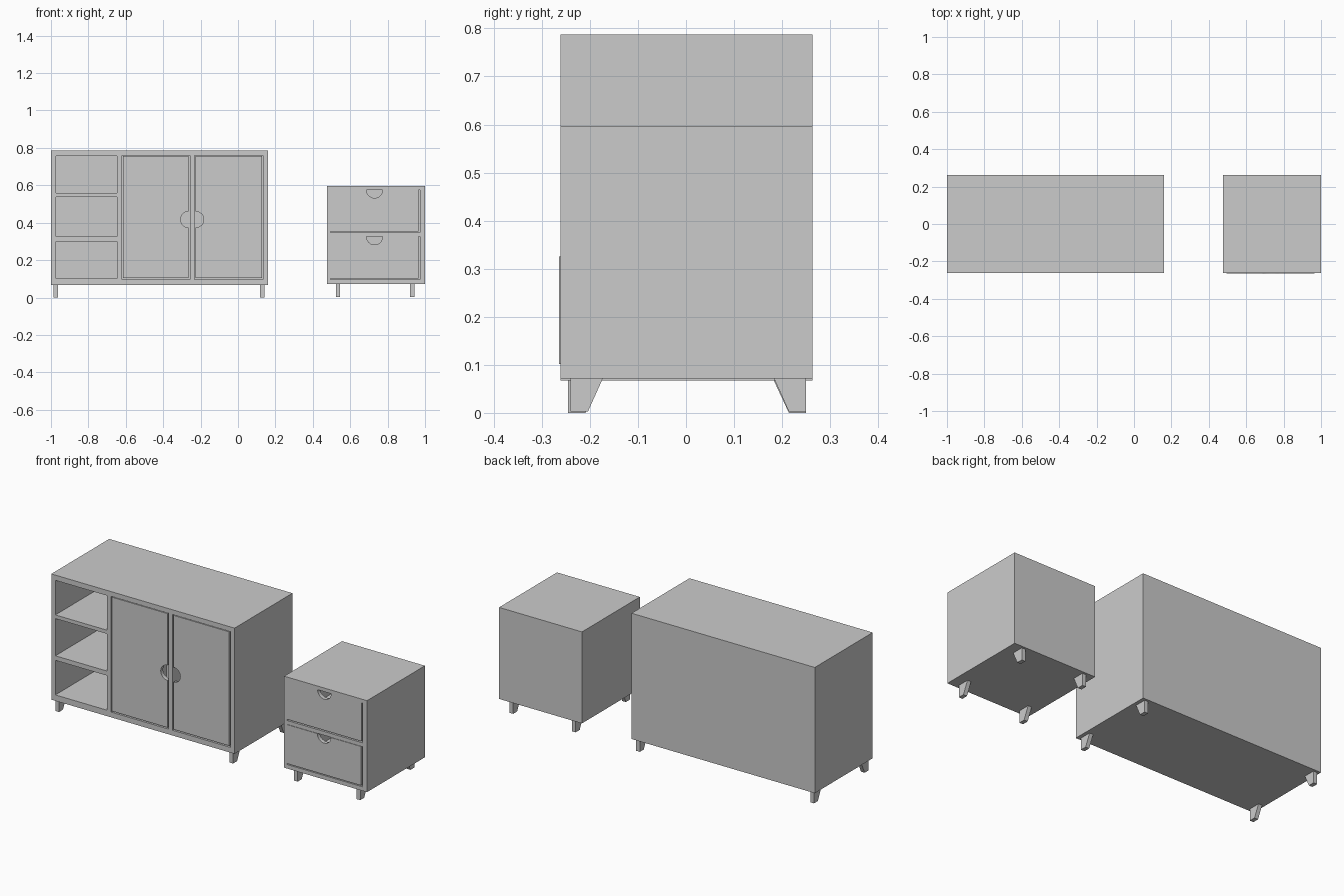
import bpy, bmesh, math

if "Cube" in bpy.data.objects:
    bpy.data.objects.remove(bpy.data.objects["Cube"])

FRONT, BACK = -0.261, 0.263


def new_object(name, bm):
    bmesh.ops.recalc_face_normals(bm, faces=bm.faces)
    me = bpy.data.meshes.new(name)
    bm.to_mesh(me)
    bm.free()
    ob = bpy.data.objects.new(name, me)
    bpy.context.collection.objects.link(ob)
    return ob


def add_prism(bm, pts, depth):
    """Extrude a closed list of 3D points along a vector."""
    face = bm.faces.new([bm.verts.new(p) for p in pts])
    ext = bmesh.ops.extrude_face_region(bm, geom=[face])
    moved = [g for g in ext["geom"] if isinstance(g, bmesh.types.BMVert)]
    bmesh.ops.translate(bm, verts=moved, vec=depth)


def add_box(bm, x0, x1, y0, y1, z0, z1):
    add_prism(bm, [(x0, y0, z0), (x1, y0, z0), (x1, y0, z1), (x0, y0, z1)],
              (0, y1 - y0, 0))


def carcass(name, x0, x1, z0, z1, openings):
    """Solid cabinet body with rectangular openings cut from the front."""
    bm = bmesh.new()
    add_box(bm, x0, x1, FRONT, BACK, z0, z1)
    body = new_object(name, bm)
    bm = bmesh.new()
    for a, b, c, d in openings:
        add_box(bm, a, b, FRONT - 0.1, BACK - 0.025, c, d)
    cutter = new_object(name + "_cutter", bm)
    cutter.hide_render = True
    mod = body.modifiers.new("openings", "BOOLEAN")
    mod.operation, mod.solver, mod.object = "DIFFERENCE", "EXACT", cutter
    bpy.context.view_layer.objects.active = body
    bpy.ops.object.modifier_apply(modifier=mod.name)
    bpy.data.objects.remove(cutter)


def arc(cx, cz, r, a0, a1, n=16):
    return [(cx + r * math.cos(math.radians(a0 + (a1 - a0) * i / n)),
             cz + r * math.sin(math.radians(a0 + (a1 - a0) * i / n)))
            for i in range(n + 1)]


def panel(name, outline, y0=FRONT, thick=0.022):
    bm = bmesh.new()
    add_prism(bm, [(x, y0, z) for x, z in outline], (0, thick, 0))
    new_object(name, bm)


def legs(prefix, xs, y_front, y_back, z0, top, w=0.023):
    """Four tapered legs, vertical outside and slanted inside."""
    for side, x in zip(("left", "right"), xs):
        for end, y, s in (("front", y_front, 1), ("back", y_back, -1)):
            bm = bmesh.new()
            prof = [(y, z0), (y + s * 0.036, z0), (y + s * 0.068, top), (y, top)]
            add_prism(bm, [(x - w / 2, a, b) for a, b in prof], (w, 0, 0))
            new_object(f"{prefix}_{end}_{side}_leg", bm)


R = 0.043    # finger-hole radius
GAP = 0.007  # reveal around doors

# Sideboard body: three open shelves and two door bays
bays = [(-0.621, -0.257), (-0.233, 0.134)]
carcass("sideboard_body", -1.0, 0.161, 0.067, 0.787,
        [(-0.974, -0.647, a, b) for a, b in
         ((0.101, 0.299), (0.325, 0.538), (0.559, 0.757))]
        + [(a, b, 0.097, 0.76) for a, b in bays])

# Doors with half-round finger holes facing each other
zb, zt, zc = 0.097 + GAP, 0.76 - GAP / 2, 0.417
l0, l1 = bays[0][0] + GAP, bays[0][1] - GAP
panel("left_door", [(l0, zb), (l1, zb)] + arc(l1, zc, R, 270, 90)
      + [(l1, zt), (l0, zt)])
r0, r1 = bays[1][0] + GAP, bays[1][1] - GAP
panel("right_door", [(r0, zb), (r1, zb), (r1, zt), (r0, zt)]
      + arc(r0, zc, R, 90, -90))

# Nightstand body with two drawer bays
dx0, dx1 = 0.494, 0.972
carcass("nightstand_body", 0.475, 1.0, 0.072, 0.596,
        [(dx0, dx1, 0.347, 0.575), (dx0, dx1, 0.095, 0.325)])

# Drawer fronts with half-round pulls; the lower one stands slightly proud
for name, z0, z1, y in (("upper_drawer_front", 0.354, 0.575, FRONT),
                        ("lower_drawer_front", 0.102, 0.325, FRONT - 0.003)):
    x1 = dx1 - 0.008
    panel(name, [(dx0, z1), (dx0, z0), (x1, z0), (x1, z1)]
          + arc(0.73, z1, R, 0, -180), y)

# Legs
legs("sideboard", (-0.974, 0.129), -0.245, 0.25, 0.0, 0.069)
legs("nightstand", (0.535, 0.931), -0.240, 0.25, 0.003, 0.074)
